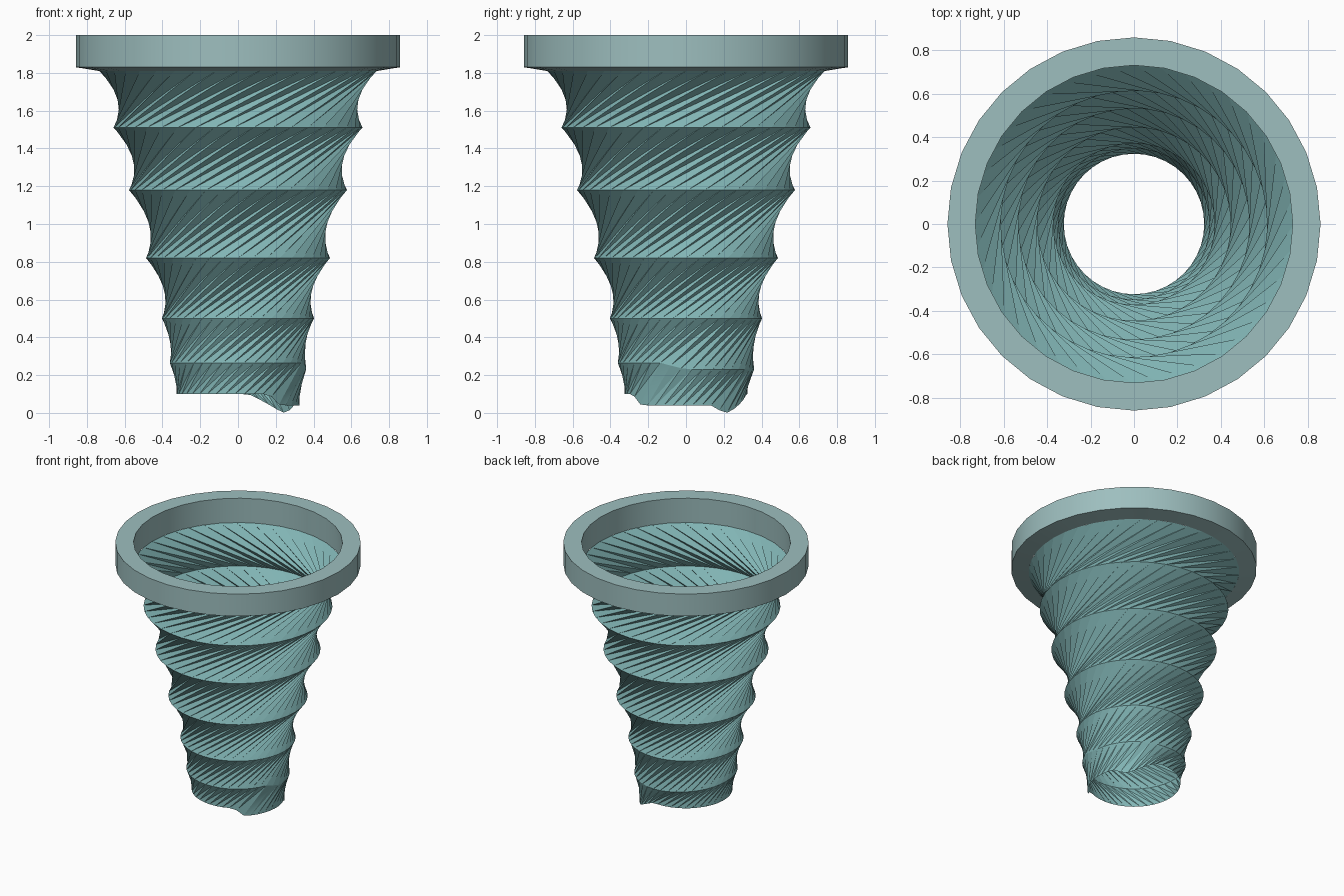
import bpy
from math import sin, cos, radians, degrees, pi

if "Cube" in bpy.data.objects:
    bpy.data.objects.remove(bpy.data.objects["Cube"])


def make_mesh(name, verts, faces, color):
    mesh = bpy.data.meshes.new(name)
    mesh.from_pydata(verts, [], faces)
    mesh.update()
    obj = bpy.data.objects.new(name, mesh)
    bpy.context.collection.objects.link(obj)
    mat = bpy.data.materials.new(name + "_paint")
    mat.diffuse_color = color
    mat.use_nodes = True
    mat.node_tree.nodes["Principled BSDF"].inputs["Base Color"].default_value = mat.diffuse_color
    mesh.materials.append(mat)
    bpy.ops.object.select_all(action='DESELECT')
    obj.select_set(True)
    bpy.context.view_layer.objects.active = obj
    bpy.ops.object.shade_smooth_by_angle(angle=radians(30))
    return obj


def interp(points, a):
    # piecewise linear lookup of height by azimuth in degrees
    for (a0, z0), (a1, z1) in zip(points, points[1:]):
        if a0 <= a <= a1:
            return z0 + (z1 - z0) * (a - a0) / (a1 - a0)
    return points[-1][1]


# Top collar: turned rectangular section with a slightly sloped underside
N = 32
section = [(0.735, 1.81), (0.858, 1.83), (0.858, 2.0), (0.73, 2.0)]
verts = [(r * cos(2 * pi * i / N), r * sin(2 * pi * i / N), z)
         for r, z in section for i in range(N)]
faces = []
for j in range(4):
    k = (j + 1) % 4
    for i in range(N):
        n = (i + 1) % N
        faces.append((j * N + i, j * N + n, k * N + n, k * N + i))
make_mesh("top_collar", verts, faces, (0.34, 0.52, 0.52, 1))

# Twisted body: ridge rings joined by long slanted triangles
# (radius, height, twist in degrees from the ring above)
rings = [(0.735, 1.81, 0), (0.66, 1.51, 56), (0.577, 1.18, 60),
         (0.487, 0.82, 64), (0.403, 0.50, 64), (0.362, 0.25, 48),
         (0.325, 0.10, 35)]
# Uneven heights of the lowest ridge and the torn bottom lip
low_ridge = [(-180, 0.265), (-22, 0.265), (0, 0.23), (90, 0.23), (180, 0.265)]
lip = [(-180, 0.10), (-60, 0.10), (-47, 0.04), (24, 0.04), (36, 0.005),
       (44, 0.0), (80, 0.10), (180, 0.10)]

M = 40
verts, turn = [], 0.0
for j, (r, z, twist) in enumerate(rings):
    turn -= radians(twist)
    for i in range(M):
        a = 2 * pi * i / M + turn
        az = (degrees(a) + 180) % 360 - 180
        h = interp(low_ridge, az) if j == 5 else interp(lip, az) if j == 6 else z
        verts.append((r * cos(a), r * sin(a), h))
faces = []
for j in range(len(rings) - 1):
    for i in range(M):
        n = (i + 1) % M
        u0, u1, l0, l1 = j * M + i, j * M + n, (j + 1) * M + i, (j + 1) * M + n
        faces += [(u0, l0, l1), (u0, l1, u1)]
make_mesh("twisted_body", verts, faces, (0.22, 0.46, 0.46, 1))
